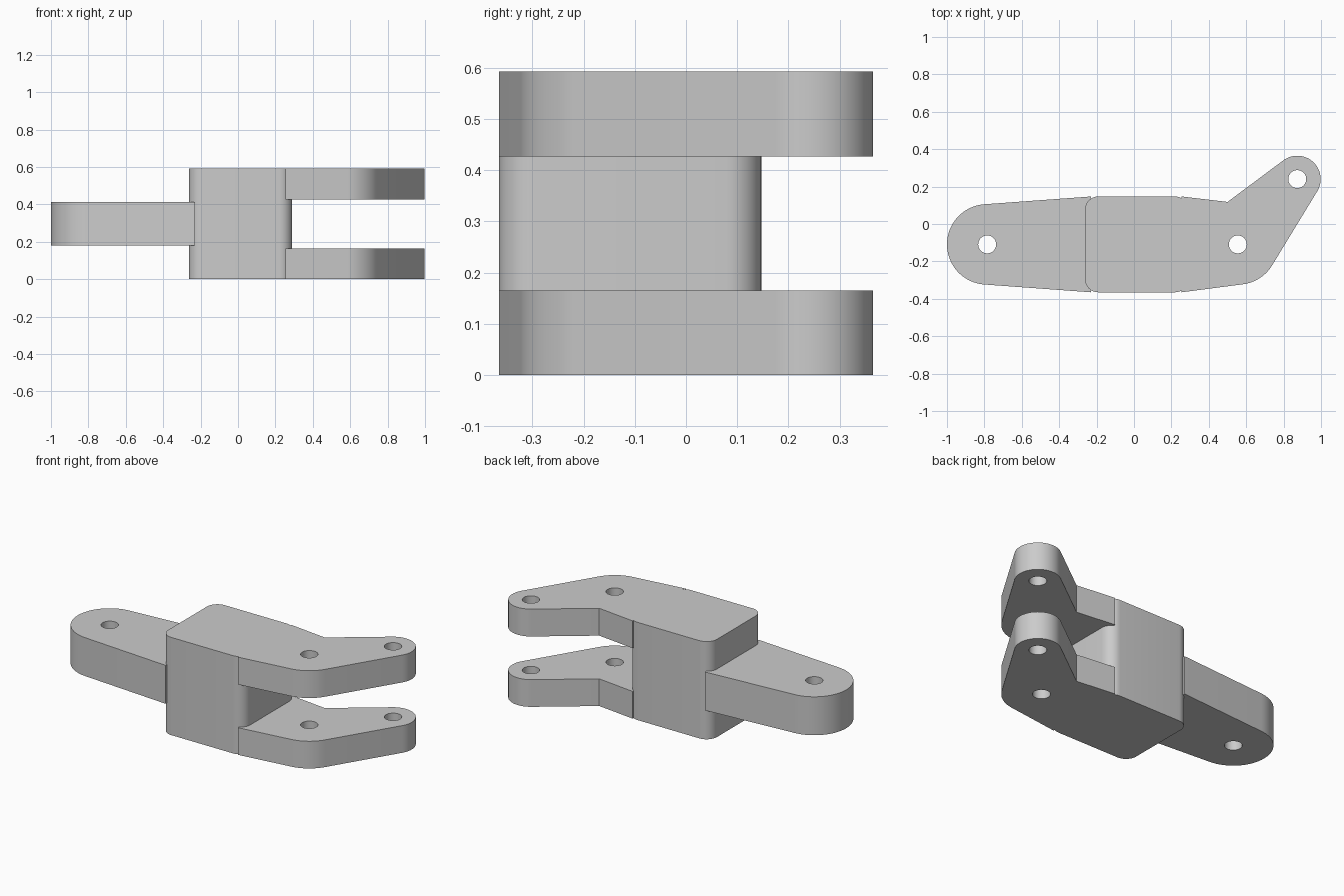
import bpy, bmesh
from math import atan2, asin, acos, cos, sin, pi, hypot, radians

cube = bpy.data.objects.get("Cube")
if cube:
    bpy.data.objects.remove(cube, do_unlink=True)

grey = bpy.data.materials.new("plain grey")
grey.use_nodes = True
grey.diffuse_color = (0.6, 0.6, 0.6, 1)
grey.node_tree.nodes["Principled BSDF"].inputs["Base Color"].default_value = (0.6, 0.6, 0.6, 1)

MID_Y, HALF, HEIGHT = -0.109, 0.256, 0.593
LEFT, RIGHT, CORNER = -0.262, 0.29, 0.07
HOLE = 0.048


def arc(centre, r, a0, a1, n=16):
    """Points along an arc between two angles."""
    return [(centre[0] + r * cos(a0 + (a1 - a0) * i / n),
             centre[1] + r * sin(a0 + (a1 - a0) * i / n)) for i in range(n + 1)]


def tangent_angle(p, centre, r, side):
    """Angle on the circle where the line from p touches it (side +1 left, -1 right)."""
    dx, dy = centre[0] - p[0], centre[1] - p[1]
    return atan2(dy, dx) + side * (asin(r / hypot(dx, dy)) + pi / 2)


def plate(name, outline, holes, z0, z1):
    """Extrude an outline with round holes into a solid."""
    bm = bmesh.new()
    loops = [outline] + [arc(c, HOLE, 0, 2 * pi, 32)[:-1] for c in holes]
    for loop in loops:
        vs = [bm.verts.new((x, y, z0)) for x, y in loop]
        for a, b in zip(vs, vs[1:] + vs[:1]):
            bm.edges.new((a, b))
    bmesh.ops.triangle_fill(bm, edges=bm.edges[:], use_beauty=True)
    new = bmesh.ops.extrude_face_region(bm, geom=bm.faces[:], use_keep_orig=True)["geom"]
    top = [v for v in new if isinstance(v, bmesh.types.BMVert)]
    bmesh.ops.translate(bm, verts=top, vec=(0, 0, z1 - z0))
    bmesh.ops.recalc_face_normals(bm, faces=bm.faces[:])
    mesh = bpy.data.meshes.new(name)
    bm.to_mesh(mesh)
    bm.free()
    mesh.materials.append(grey)
    ob = bpy.data.objects.new(name, mesh)
    bpy.context.collection.objects.link(ob)
    bpy.ops.object.select_all(action="DESELECT")
    ob.select_set(True)
    bpy.context.view_layer.objects.active = ob
    bpy.ops.object.shade_smooth_by_angle(angle=radians(25))


# Central block with rounded upright corners
inset = HALF - CORNER
corners = [(RIGHT - CORNER, MID_Y - inset), (RIGHT - CORNER, MID_Y + inset),
           (LEFT + CORNER, MID_Y + inset), (LEFT + CORNER, MID_Y - inset)]
block = []
for i, c in enumerate(corners):
    block += arc(c, CORNER, (i - 1) * pi / 2, i * pi / 2, 10)
plate("central_block", block, [], 0, HEIGHT)

# Tongue tapering to a rounded end with one pin hole
end, end_r, root = (-0.785, MID_Y), 0.215, -0.23
upper, lower = (root, MID_Y + HALF), (root, MID_Y - HALF)
a = tangent_angle(upper, end, end_r, -1) % (2 * pi)
tongue = [lower, upper] + arc(end, end_r, a, 2 * pi - a, 32)
plate("tongue", tongue, [end], 0.18, 0.413)

# Two cranked fork plates whose inner ends fit the block corners
pivot, pivot_r = (0.555, MID_Y), 0.215
tip, tip_r = (0.873, 0.24), 0.125
elbow, root = (0.5, 0.118), 0.255
lower = (root, MID_Y - HALF)
dx, dy = tip[0] - pivot[0], tip[1] - pivot[1]
outer = atan2(dy, dx) - acos((pivot_r - tip_r) / hypot(dx, dy))
fork = [lower]
fork += arc(pivot, pivot_r, tangent_angle(lower, pivot, pivot_r, -1), outer)
fork += arc(tip, tip_r, outer, tangent_angle(elbow, tip, tip_r, 1), 24)
fork += [elbow, (root, MID_Y + HALF)]
fork += arc(corners[1], CORNER, pi / 3, 0, 8)
fork += arc(corners[0], CORNER, 0, -pi / 3, 8)
for name, z0, z1 in (("lower_fork", 0, 0.165), ("upper_fork", 0.427, HEIGHT)):
    plate(name, fork, [pivot, tip], z0, z1)
